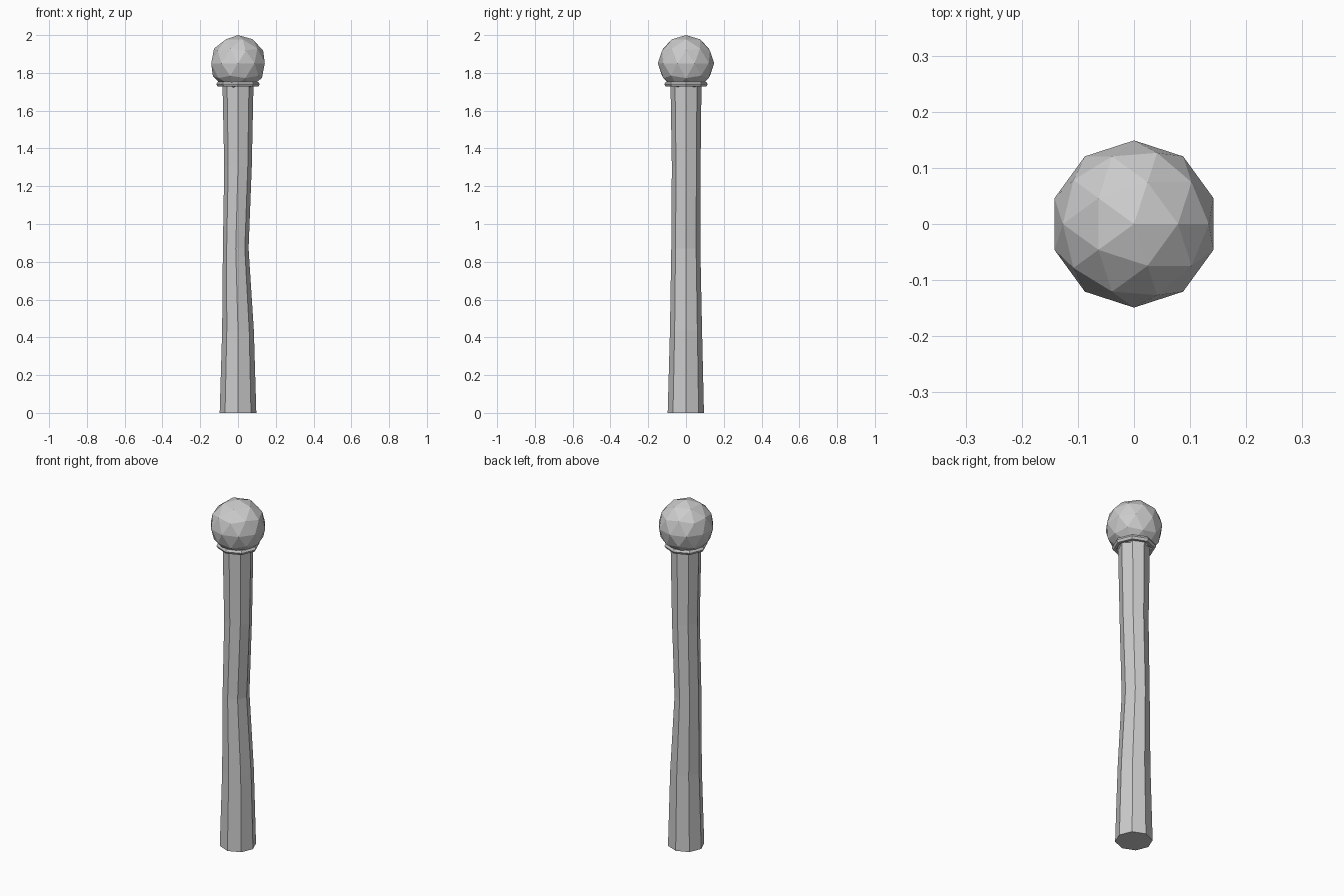
import bpy
import bmesh
from math import cos, sin, tau

if "Cube" in bpy.data.objects:
    bpy.data.objects.remove(bpy.data.objects["Cube"], do_unlink=True)

SIDES = 8

stone = bpy.data.materials.new("plain_grey")
stone.use_nodes = True
grey = (0.6, 0.6, 0.6, 1)
stone.diffuse_color = grey
stone.node_tree.nodes["Principled BSDF"].inputs["Base Color"].default_value = grey


def add_object(name, bm):
    bmesh.ops.recalc_face_normals(bm, faces=bm.faces)
    mesh = bpy.data.meshes.new(name)
    bm.to_mesh(mesh)
    bm.free()
    mesh.materials.append(stone)
    obj = bpy.data.objects.new(name, mesh)
    bpy.context.collection.objects.link(obj)
    return obj


def add_ring(bm, z, radius_x, radius_y, shift_x=0, shift_y=0):
    return [bm.verts.new((shift_x + radius_x * cos(tau * i / SIDES),
                          shift_y + radius_y * sin(tau * i / SIDES), z))
            for i in range(SIDES)]


def bridge(bm, lower, upper):
    for i in range(SIDES):
        j = (i + 1) % SIDES
        bm.faces.new((lower[i], lower[j], upper[j], upper[i]))


# Shaft: slightly crooked octagonal post, wider at the foot
bm = bmesh.new()
sections = [  # z, radius x, radius y, shift x, shift y
    (0.0, 0.097, 0.096, 0.0, -0.001),
    (0.435, 0.084, 0.085, 0.0, 0.0),
    (0.87, 0.068, 0.077, -0.012, -0.001),
    (1.305, 0.073, 0.076, 0.0, 0.001),
    (1.74, 0.082, 0.082, 0.0, 0.0),
]
rings = [add_ring(bm, *s) for s in sections]
for lower, upper in zip(rings, rings[1:]):
    bridge(bm, lower, upper)
bm.faces.new(rings[0])
bm.faces.new(rings[-1])
add_object("shaft", bm)

# Collar: thin octagonal ring under the ball
bm = bmesh.new()
PROFILE = 6
rings = []
for k in range(PROFILE):
    a = tau * k / PROFILE
    r = 0.1 + 0.015 * cos(a)
    rings.append(add_ring(bm, 1.74 + 0.015 * sin(a), r, r))
for k in range(PROFILE):
    bridge(bm, rings[k], rings[(k + 1) % PROFILE])
add_object("collar", bm)

# Ball: faceted finial
bm = bmesh.new()
bmesh.ops.create_icosphere(bm, subdivisions=2, radius=0.149)
ball = add_object("ball", bm)
ball.location.z = 1.851
